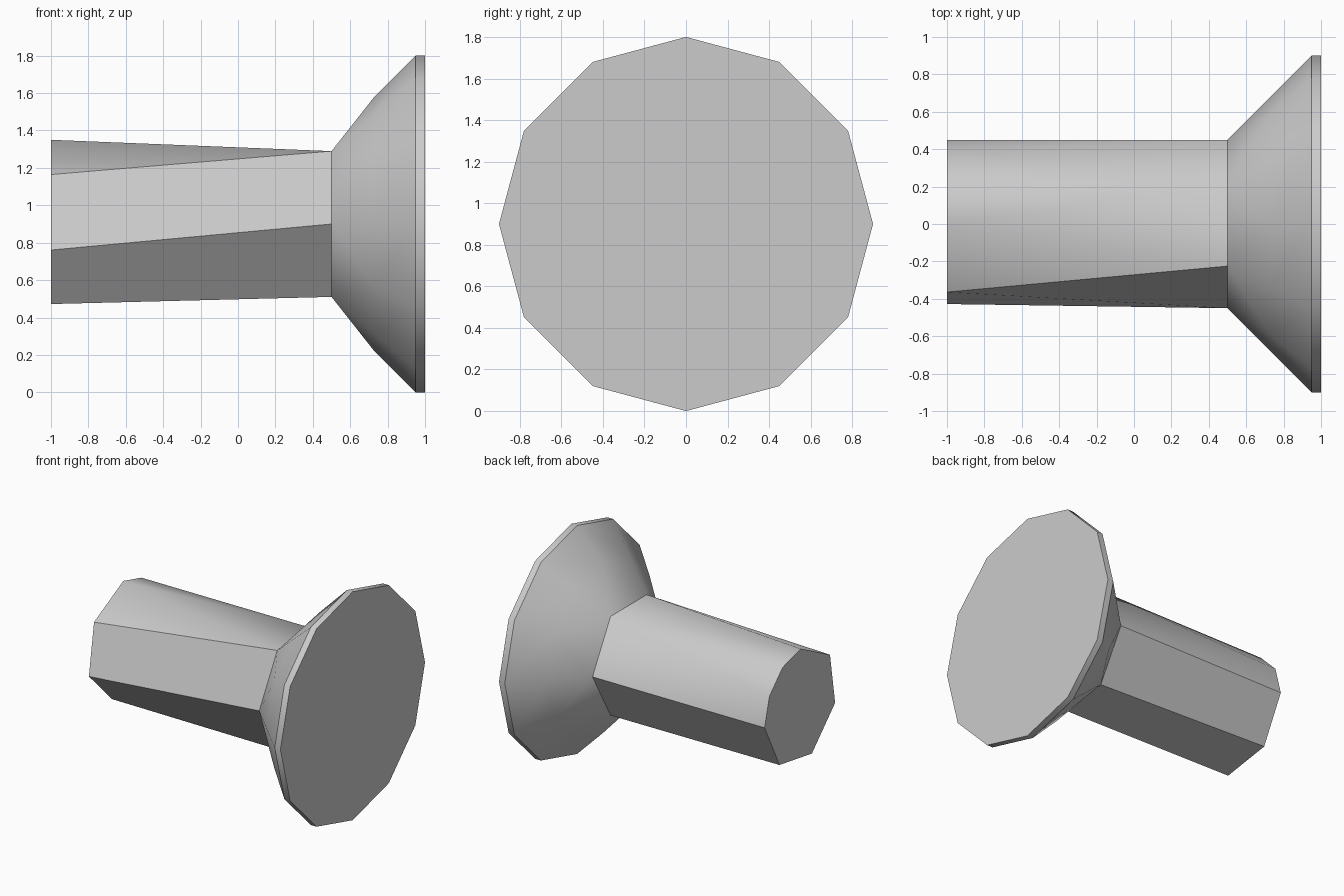
import bpy, bmesh, math

cube = bpy.data.objects.get("Cube")
if cube:
    bpy.data.objects.remove(cube, do_unlink=True)

# Plain grey material
grey = bpy.data.materials.new("light_grey")
grey.use_nodes = True
colour = (0.6, 0.6, 0.6, 1.0)
grey.diffuse_color = colour
grey.node_tree.nodes["Principled BSDF"].inputs["Base Color"].default_value = colour

CENTRE_Z = 0.9
bm = bmesh.new()


def ring(x, radius, angles):
    """Ring of vertices around the x axis, angles measured from +y towards +z."""
    verts = [bm.verts.new((x, radius * math.cos(math.radians(a)),
                           CENTRE_Z + radius * math.sin(math.radians(a))))
             for a in angles]
    return verts, angles


def nearest(angle, count):
    """Indices of the nearest vertices on an even ring; two when halfway between."""
    t = angle * count / 360
    return math.ceil(t - 0.5) % count, math.floor(t + 0.5) % count


def stitch(fine, coarse):
    """Bridge a ring to an even ring with the same or fewer vertices."""
    fv, fa = fine
    cv = coarse[0]
    for i in range(len(fv)):
        j = (i + 1) % len(fv)
        lo, hi = nearest(fa[i], len(cv))
        nxt = nearest(fa[j], len(cv))[0]
        if lo != hi:
            bm.faces.new((fv[i], cv[lo], cv[hi]))
        if hi == nxt:
            bm.faces.new((fv[i], cv[hi], fv[j]))
        else:
            bm.faces.new((fv[i], cv[hi], cv[nxt], fv[j]))


six = list(range(0, 360, 60))
twelve = list(range(0, 360, 30))

# Shaft: uneven eight-sided end running into a hexagonal neck
tip = ring(-1.0, 0.45, [0, 30, 60, 90, 144, 198, 252, 306])
neck = ring(0.5, 0.45, six)
# Flare and thin twelve-sided disc
flare = ring(0.725, 0.675, twelve)
rim_back = ring(0.95, 0.9, twelve)
rim_front = ring(1.0, 0.9, twelve)

stitch(tip, neck)
stitch(flare, neck)
stitch(rim_back, flare)
stitch(rim_front, rim_back)

# End caps
bm.faces.new(tip[0])
bm.faces.new(rim_front[0])
bmesh.ops.recalc_face_normals(bm, faces=bm.faces[:])

mesh = bpy.data.meshes.new("flared_shaft")
bm.to_mesh(mesh)
bm.free()
mesh.materials.append(grey)
body = bpy.data.objects.new("flared_shaft", mesh)
bpy.context.collection.objects.link(body)

# Smooth the flare, keep the shaft edges and disc rim sharp
bpy.ops.object.select_all(action='DESELECT')
body.select_set(True)
bpy.context.view_layer.objects.active = body
bpy.ops.object.shade_smooth_by_angle(angle=math.radians(30.5))
